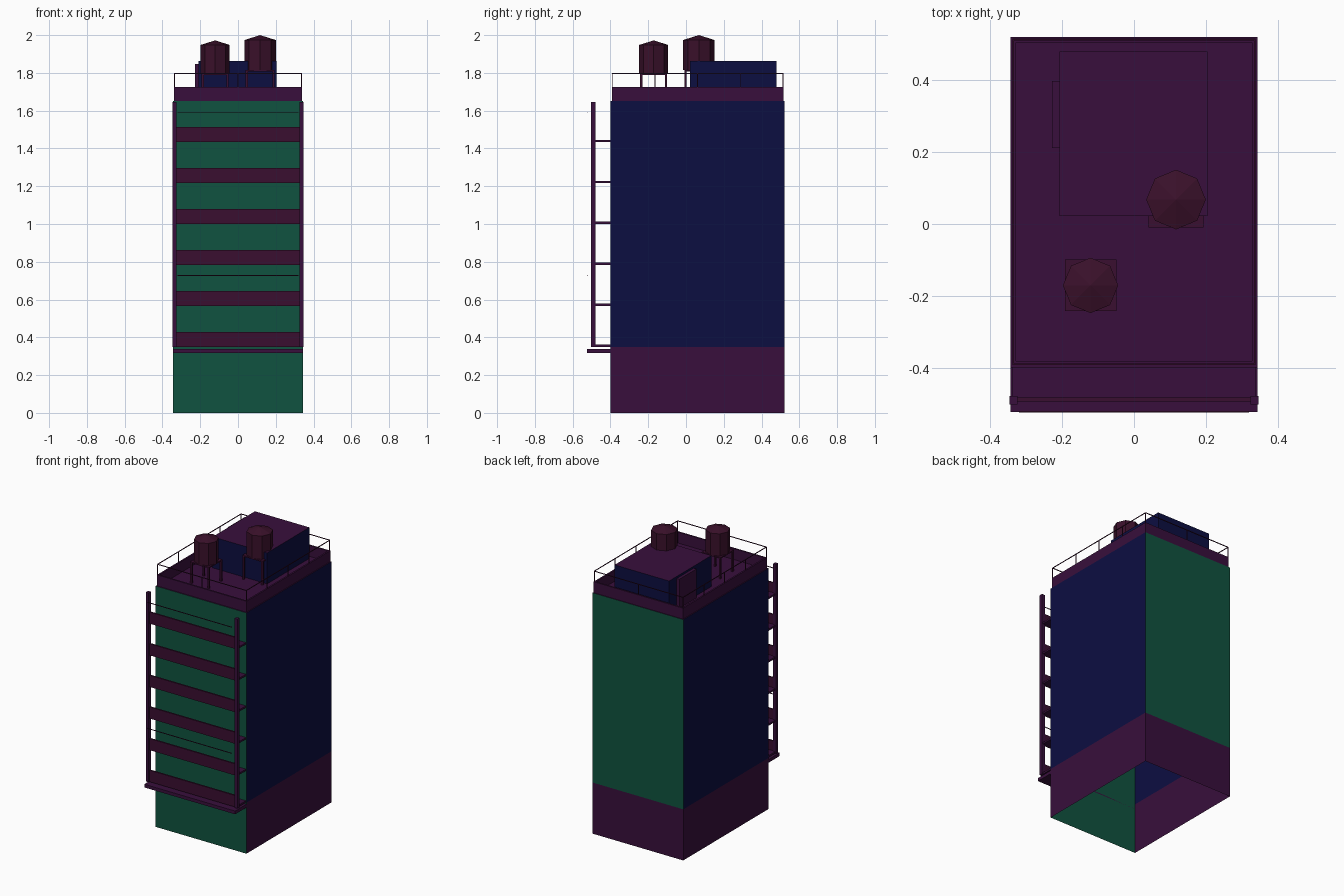
import bpy, bmesh, math
from mathutils import Vector, Matrix

if "Cube" in bpy.data.objects:
    bpy.data.objects.remove(bpy.data.objects["Cube"])


def mat(name, rgb):
    m = bpy.data.materials.new(name)
    m.diffuse_color = (*rgb, 1)
    m.use_nodes = True
    m.node_tree.nodes["Principled BSDF"].inputs["Base Color"].default_value = m.diffuse_color
    return m


GREEN = mat("dark green", (0.0050, 0.086, 0.050))
NAVY = mat("navy", (0.0037, 0.0044, 0.053))
PURPLE = mat("dark purple", (0.0395, 0.0048, 0.045))
PLUM = mat("plum", (0.042, 0.0044, 0.030))
MAROON = mat("maroon", (0.042, 0.0052, 0.0232))


def finish(name, bm, *mats):
    me = bpy.data.meshes.new(name)
    bm.to_mesh(me)
    bm.free()
    for m in mats:
        me.materials.append(m)
    ob = bpy.data.objects.new(name, me)
    bpy.context.collection.objects.link(ob)
    return ob


def add_box(bm, x0, x1, y0, y1, z0, z1):
    mtx = Matrix.Translation(((x0 + x1) / 2, (y0 + y1) / 2, (z0 + z1) / 2)) @ \
        Matrix.Diagonal((x1 - x0, y1 - y0, z1 - z0, 1))
    return bmesh.ops.create_cube(bm, size=1, matrix=mtx)["verts"]


def boxes(name, material, *dims):
    bm = bmesh.new()
    for d in dims:
        add_box(bm, *d)
    return finish(name, bm, material)


W, FRONT, BACK, ROOF, BASE = 0.344, -0.40, 0.521, 1.65, 0.35

# Main block: open at the bottom, coloured by direction and height
bm = bmesh.new()
add_box(bm, -W, W, FRONT, BACK, 0, ROOF)
bm.normal_update()
bmesh.ops.delete(bm, geom=[f for f in bm.faces if f.normal.z < -0.5], context='FACES_ONLY')
bmesh.ops.bisect_plane(bm, geom=bm.verts[:] + bm.edges[:] + bm.faces[:],
                       plane_co=(0, 0, BASE), plane_no=(0, 0, 1))
bm.normal_update()
for f in bm.faces:
    low = f.calc_center_median().z < BASE
    if f.normal.z > 0.5:
        f.material_index = 2
    elif f.normal.y < -0.5:
        f.material_index = 0
    elif low:
        f.material_index = 2
    else:
        f.material_index = 0 if f.normal.y > 0.5 else 1
finish("main_block", bm, GREEN, NAVY, PURPLE)

# Roof parapet
px, py0, py1, t, ptop = 0.339, -0.393, 0.516, 0.011, 1.725
boxes("roof_parapet", PURPLE,
      (-px, -px + t, py0, py1, ROOF, ptop), (px - t, px, py0, py1, ROOF, ptop),
      (-px + t, px - t, py0, py0 + t, ROOF, ptop), (-px + t, px - t, py1 - t, py1, ROOF, ptop))

# Roof railing
r, rz = 0.0022, 1.797
rx, ry0, ry1 = 0.336, -0.39, 0.513
rails = [(-rx, rx, y - r, y + r, rz - r, rz + r) for y in (ry0, ry1)]
rails += [(x - r, x + r, ry0, ry1, rz - r, rz + r) for x in (-rx, rx)]
spots = [(s * rx, ry0 + (ry1 - ry0) * i / 4) for s in (-1, 1) for i in range(5)]
spots += [(0, ry0), (0, ry1)]
rails += [(x - r, x + r, y - r, y + r, ptop, rz) for x, y in spots]
boxes("roof_railing", PLUM, *rails)

# Entrance canopy
boxes("entrance_canopy", PURPLE, (-W, W, -0.523, FRONT, 0.317, 0.339))

# Balcony floors and front panels
step = (ROOF - BASE) / 6
levels = [BASE + i * step for i in range(6)]
boxes("balcony_floors", PURPLE,
      *[(-0.34, 0.34, -0.483, FRONT, z, z + 0.012) for z in levels])
boxes("balcony_panels", PLUM,
      *[(-0.33, 0.33, -0.494, -0.483, z, z + 0.079) for z in levels])

# Balcony corner posts
boxes("balcony_posts", PURPLE,
      *[(s * 0.336 - 0.011, s * 0.336 + 0.011, -0.503, -0.479, BASE, 1.646) for s in (-1, 1)])

# Thin drying poles
boxes("drying_poles", PLUM,
      *[(-0.32, 0.32, -0.525, -0.521, z - 0.002, z + 0.002) for z in (0.728, 1.592)])

# Rooftop hut with a purple roof, and its door
bm = bmesh.new()
add_box(bm, -0.208, 0.205, 0.022, 0.48, ROOF, 1.862)
bm.normal_update()
for f in bm.faces:
    f.material_index = 1 if f.normal.z > 0.5 else 0
finish("rooftop_hut", bm, NAVY, PURPLE)
boxes("hut_door", PURPLE, (-0.228, -0.208, 0.212, 0.398, ROOF, 1.848))


# Water tanks on legs
def tank(name, x, y, rad, z0, z1, top):
    bm = bmesh.new()
    n = 8
    rings = []
    for z in (z0, z1):
        rings.append([bm.verts.new((x + rad * math.cos(2 * math.pi * i / n),
                                    y + rad * math.sin(2 * math.pi * i / n), z))
                      for i in range(n)])
    apex = bm.verts.new((x, y, top))
    bm.faces.new(rings[0][::-1])
    for i in range(n):
        j = (i + 1) % n
        bm.faces.new((rings[0][i], rings[0][j], rings[1][j], rings[1][i]))
        bm.faces.new((rings[1][i], rings[1][j], apex))
    finish(name, bm, MAROON)
    h, l = rad * 0.93, 0.006
    parts = [(x + a * (h - l) - l, x + a * (h - l) + l, y + b * (h - l) - l, y + b * (h - l) + l,
              ROOF, z0 - 0.008) for a in (-1, 1) for b in (-1, 1)]
    parts.append((x - h, x + h, y - h, y + h, z0 - 0.008, z0))
    boxes(name + "_stand", PLUM, *parts)


tank("front_water_tank", -0.121, -0.171, 0.077, 1.797, 1.948, 1.972)
tank("back_water_tank", 0.117, 0.068, 0.083, 1.815, 1.974, 2.0)
